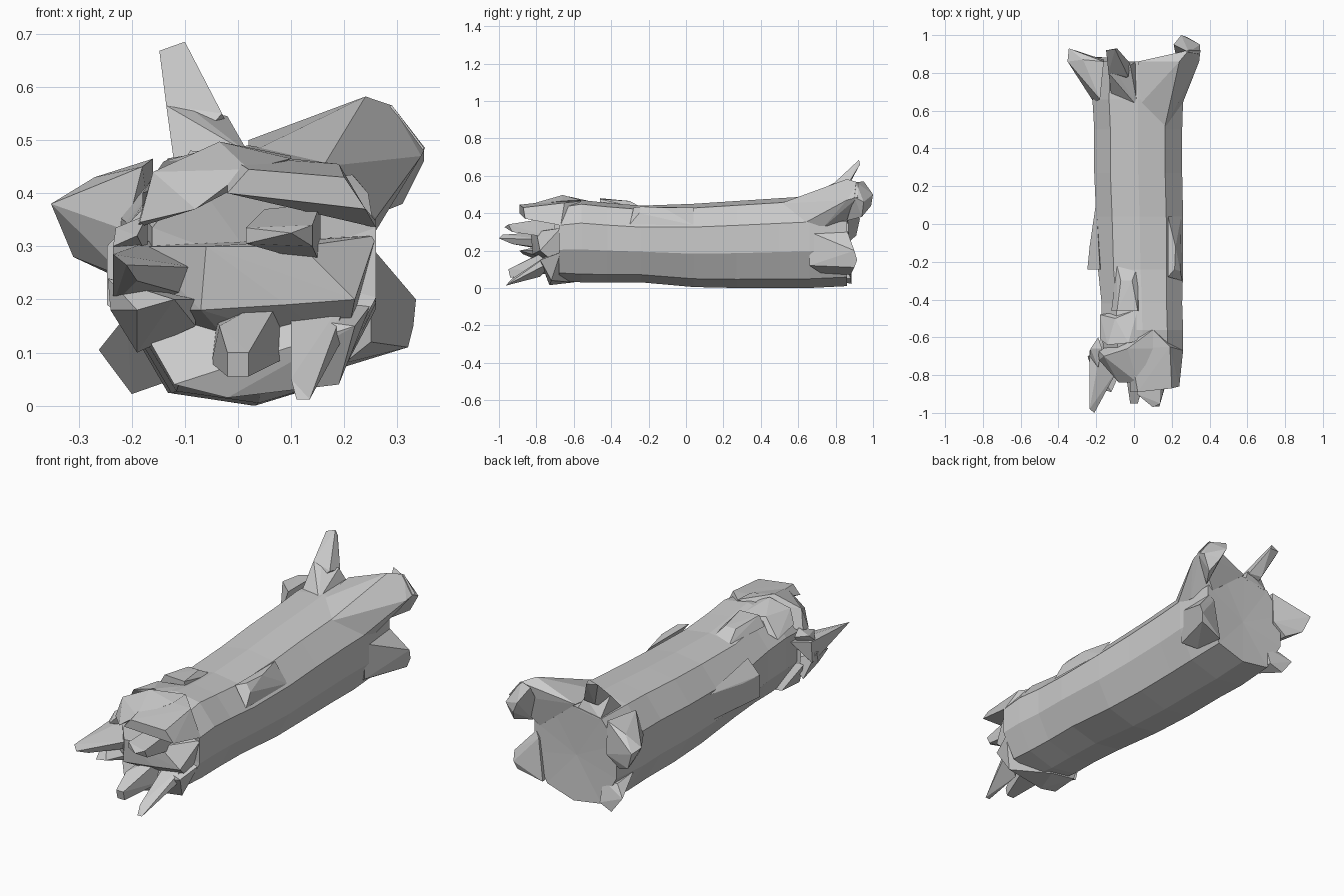
import bpy, bmesh


def finish(bm, name):
    bmesh.ops.recalc_face_normals(bm, faces=bm.faces)
    mesh = bpy.data.meshes.new(name)
    bm.to_mesh(mesh)
    bm.free()
    obj = bpy.data.objects.new(name, mesh)
    bpy.context.collection.objects.link(obj)
    return obj


def hull(name, *points):
    """Faceted chunk of wood: the convex hull of a few corner points."""
    bm = bmesh.new()
    for p in points:
        bm.verts.new(p)
    res = bmesh.ops.convex_hull(bm, input=bm.verts)
    junk = {g for g in res["geom_interior"] + res["geom_unused"]
            if isinstance(g, bmesh.types.BMVert)}
    if junk:
        bmesh.ops.delete(bm, geom=list(junk), context='VERTS')
    return finish(bm, name)


# Log trunk: a ten-sided bark profile (0..1 in x and z) lofted along y
profile = [(1, .72), (1, .40), (.85, .10), (.53, 0), (.20, .05),
           (.02, .36), (.02, .72), (.20, .95), (.51, 1), (.81, .95)]
# y, left, right, bottom, top
stations = [(-.68, -.17, .26, .04, .45), (-.56, -.18, .26, .03, .47),
            (-.42, -.18, .255, .03, .455), (-.24, -.20, .26, .03, .44),
            (.04, -.21, .26, .005, .45), (.27, -.22, .255, 0, .465),
            (.50, -.22, .255, 0, .48), (.66, -.23, .26, 0, .49),
            (.86, -.22, .25, .01, .49)]
bm = bmesh.new()
rings = [[bm.verts.new((l + u * (r - l), y, b + v * (t - b))) for u, v in profile]
         for y, l, r, b, t in stations]
n = len(profile)
for a, b in zip(rings, rings[1:]):
    for i in range(n):
        bm.faces.new((a[i], a[(i + 1) % n], b[(i + 1) % n], b[i]))
for ring, centre in ((rings[0], (.04, -.63, .26)), (rings[-1], (.02, .85, .24))):
    c = bm.verts.new(centre)
    for i in range(n):
        bm.faces.new((ring[i], ring[(i + 1) % n], c))
finish(bm, "trunk")

# Root flares at the back end
hull("root_upper_right", (.02, .62, .475), (.25, .62, .34), (.16, .50, .45),
     (.02, .86, .50), (.26, .74, .33), (.22, .86, .34),
     (.24, .86, .582), (.29, .92, .565), (.352, .92, .485), (.345, .86, .47))
hull("root_upper_right_tip", (.21, .95, .57), (.29, .91, .565), (.35, .90, .485),
     (.35, .95, .46), (.31, .94, .38), (.25, 1.0, .50), (.28, .99, .44),
     (.22, .90, .50), (.26, .86, .36))
hull("root_lower_right", (.25, .66, .30), (.25, .66, .12), (.24, .86, .31),
     (.20, .72, .08), (.335, .90, .20), (.33, .915, .15), (.32, .90, .11),
     (.19, .88, .07), (.22, .87, .28))
hull("root_left", (-.21, .64, .33), (-.18, .66, .45), (-.21, .68, .24),
     (-.16, .86, .465), (-.27, .87, .43), (-.352, .86, .38), (-.345, .93, .37),
     (-.31, .91, .28), (-.235, .87, .245), (-.16, .87, .30))
hull("root_lower_left", (-.21, .72, .17), (-.12, .74, .05), (-.21, .85, .155),
     (-.262, .885, .105), (-.20, .885, .022), (-.13, .88, .05), (-.13, .85, .15))

# Upright broken branch at the back end
hull("branch_base", (-.12, .68, .455), (.02, .62, .475), (-.09, .80, .56),
     (-.135, .80, .565), (-.02, .84, .545), (.01, .86, .48), (-.12, .86, .46))
hull("branch_tip", (-.135, .80, .565), (-.10, .75, .47), (-.03, .78, .55),
     (-.02, .85, .53), (-.09, .86, .53), (-.148, .92, .668), (-.10, .925, .685),
     (-.09, .93, .66))

# Bark bumps along the trunk
hull("bark_ridge_top", (-.12, -.46, .43), (-.09, -.46, .48), (.02, -.46, .475),
     (.03, -.46, .43), (-.07, -.30, .465), (-.01, -.30, .465), (-.09, -.22, .42),
     (.02, -.22, .42))
hull("bark_bump_right", (.255, -.30, .34), (.18, -.28, .43), (.215, -.24, .435),
     (.245, -.25, .40), (.22, -.12, .43), (.18, .04, .43), (.25, .04, .335))
hull("bark_bump_left", (-.247, -.24, .30), (-.247, -.24, .19), (-.18, -.24, .37),
     (-.15, -.24, .12), (-.235, -.12, .30), (-.20, .12, .32), (-.20, .10, .18))
hull("bark_collar_top", (-.18, -.61, .40), (-.14, -.64, .46), (-.03, -.63, .49),
     (.02, -.62, .47), (.02, -.45, .45), (-.10, -.50, .46), (-.18, -.48, .37))

# Overhanging shell of bark above the broken front end
hull("shell_left", (-.19, -.67, .335), (-.16, -.70, .44), (-.035, -.66, .497),
     (.10, -.56, .47), (.10, -.66, .465), (.02, -.84, .445), (-.08, -.84, .37),
     (-.185, -.72, .345), (-.08, -.66, .37))
hull("shell_right", (.02, -.89, .445), (-.02, -.89, .40), (.10, -.56, .465),
     (-.02, -.66, .47), (.20, -.87, .43), (.26, -.67, .335), (.19, -.65, .455),
     (.24, -.86, .37), (.10, -.66, .40))

# Inner wood block and the lower bark lip
hull("core_block", (-.19, -.66, .30), (-.06, -.83, .30), (.12, -.80, .30),
     (.26, -.67, .32), (.22, -.78, .20), (.09, -.80, .19), (-.07, -.82, .18),
     (-.18, -.66, .18), (.0, -.64, .10), (.20, -.66, .10))
hull("lower_lip", (-.20, -.66, .18), (-.12, -.74, .04), (-.02, -.73, .015),
     (.19, -.72, .04), (.25, -.67, .19), (.22, -.78, .15), (.0, -.72, .18),
     (.02, -.60, .03), (-.12, -.60, .05))

# Splinters at the front end: wide root, narrow tip
hull("splinter_upper", (.05, -.70, .37), (.155, -.70, .38), (.155, -.70, .265),
     (.04, -.70, .30), (.015, -.90, .335), (.015, -.90, .305), (.10, -.97, .325),
     (.14, -.95, .34), (.14, -.93, .30))
hull("splinter_left", (-.235, -.67, .30), (-.165, -.60, .31), (-.08, -.76, .26),
     (-.10, -.74, .21), (-.235, -.68, .19), (-.235, -.98, .285),
     (-.21, -1.0, .265), (-.19, -.93, .235))
hull("splinter_left_low", (-.245, -.70, .24), (-.24, -.72, .18), (-.19, -.67, .10),
     (-.08, -.72, .15), (-.08, -.80, .20), (-.12, -.89, .20), (-.19, -.87, .18))
hull("splinter_left_knot", (-.23, -.66, .335), (-.19, -.60, .34), (-.17, -.66, .36),
     (-.235, -.70, .30), (-.19, -.76, .32), (-.17, -.66, .28))
hull("splinter_middle", (-.04, -.70, .16), (.09, -.70, .22), (.09, -.72, .09),
     (-.05, -.72, .08), (-.035, -.85, .15), (-.02, -.95, .10), (.02, -.95, .10),
     (.02, -.94, .055), (-.02, -.94, .055))
hull("splinter_right", (.21, -.68, .215), (.21, -.70, .15), (.10, -.74, .17),
     (.10, -.78, .06), (.165, -.82, .09), (.135, -.965, .012), (.11, -.965, .012),
     (.10, -.93, .05))
